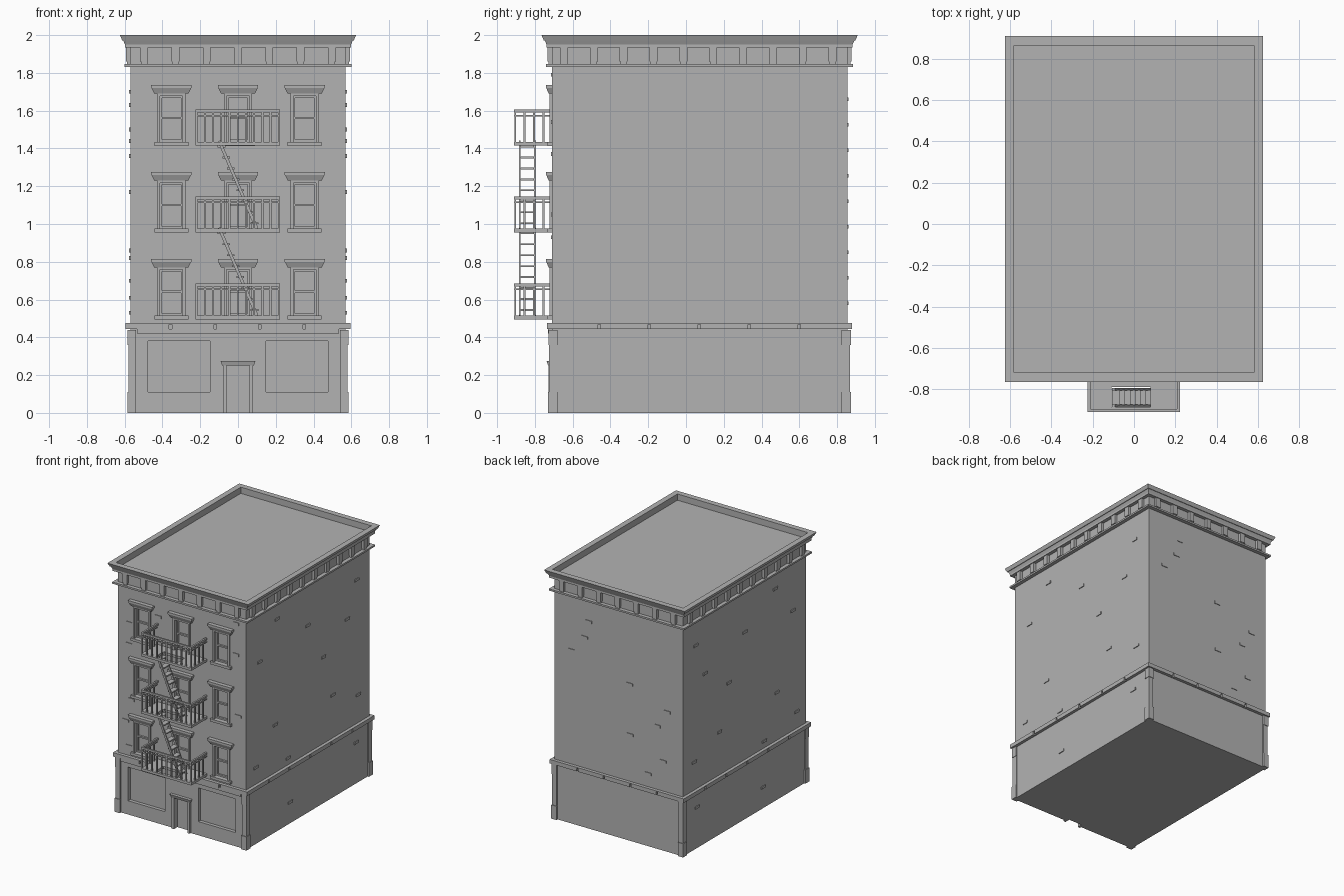
import bpy, bmesh, random
from mathutils import Vector

cube = bpy.data.objects.get("Cube")
if cube:
    bpy.data.objects.remove(cube, do_unlink=True)

grey = bpy.data.materials.new("plain_grey")
grey.use_nodes = True
grey.diffuse_color = (0.45, 0.45, 0.45, 1)
grey.node_tree.nodes["Principled BSDF"].inputs["Base Color"].default_value = (0.45, 0.45, 0.45, 1)

YC = 0.072                      # depth centre of the building
HX, HY = 0.57, 0.782            # half width and half depth of the walls
FRONT, BACK = YC - HY, YC + HY
COLUMNS = (-0.353, 0, 0.353)
FLOORS = [0.515 + 0.46 * i for i in range(3)]   # window sill tops


def hexa(bm, pts):
    """Box from four bottom and four top corners."""
    v = [bm.verts.new(p) for p in pts]
    for f in ((3, 2, 1, 0), (4, 5, 6, 7), (0, 1, 5, 4), (1, 2, 6, 5), (2, 3, 7, 6), (3, 0, 4, 7)):
        bm.faces.new([v[i] for i in f])


def box(bm, x0, x1, y0, y1, z0, z1, tx=0, ty=0):
    """Box; tx narrows the bottom on both ends, ty pulls back its front."""
    a, b, c = x0 + tx, x1 - tx, y0 + ty
    hexa(bm, [(a, c, z0), (b, c, z0), (b, y1, z0), (a, y1, z0),
              (x0, y0, z1), (x1, y0, z1), (x1, y1, z1), (x0, y1, z1)])


def ring(bm, out, z0, z1, inner=0.0, flare=0.0):
    """Moulding around the building, from inner to out beyond the walls."""
    def corners(d, z):
        return [Vector((sx * (HX + d), YC + sy * (HY + d), z))
                for sx, sy in ((-1, -1), (1, -1), (1, 1), (-1, 1))]
    ib, it = corners(inner, z0), corners(inner, z1)
    ob, ot = corners(out - flare, z0), corners(out, z1)
    for i in range(4):
        j = (i + 1) % 4
        hexa(bm, [ob[i], ob[j], ib[j], ib[i], ot[i], ot[j], it[j], it[i]])


def beam(bm, p, q, wy, wn):
    """Sloping bar in the xz plane."""
    p, q = Vector(p), Vector(q)
    d = (q - p).normalized()
    n, s = Vector((-d.z, 0, d.x)) * wn / 2, Vector((0, wy / 2, 0))
    hexa(bm, [e + o for e in (p, q) for o in (n + s, n - s, -n - s, -n + s)])


def finish(bm, name):
    bmesh.ops.recalc_face_normals(bm, faces=bm.faces)
    me = bpy.data.meshes.new(name)
    bm.to_mesh(me)
    bm.free()
    me.materials.append(grey)
    ob = bpy.data.objects.new(name, me)
    bpy.context.collection.objects.link(ob)
    return ob


def carve(ob, bm):
    """Cut the boxes in bm out of ob."""
    cutter = finish(bm, "cutter")
    cutter.hide_render = True
    mod = ob.modifiers.new("openings", 'BOOLEAN')
    mod.operation, mod.solver, mod.object = 'DIFFERENCE', 'EXACT', cutter
    bpy.context.view_layer.objects.active = ob
    bpy.ops.object.modifier_apply(modifier=mod.name)
    bpy.data.objects.remove(cutter, do_unlink=True)


# Upper walls with window recesses
bm = bmesh.new()
box(bm, -HX, HX, FRONT, BACK, 0.44, 1.95)
walls = finish(bm, "upper_walls")
bm = bmesh.new()
for x in COLUMNS:
    for z in FLOORS:
        box(bm, x - 0.06, x + 0.06, FRONT - 0.1, FRONT + 0.03, z, z + 0.245)
carve(walls, bm)

# Ground floor with shop window and door recesses
bm = bmesh.new()
box(bm, -0.575, 0.575, FRONT - 0.003, BACK + 0.005, 0, 0.44)
base = finish(bm, "ground_floor")
bm = bmesh.new()
for s in (-1, 1):
    box(bm, s * 0.3125 - 0.165, s * 0.3125 + 0.165, FRONT - 0.1, FRONT + 0.025, 0.11, 0.38)
box(bm, -0.06, 0.06, FRONT - 0.1, FRONT + 0.025, -0.1, 0.25)
carve(base, bm)

# Window surrounds and sashes
surround, sash = bmesh.new(), bmesh.new()
for x in COLUMNS:
    for z in FLOORS:
        box(surround, x - 0.107, x + 0.107, FRONT - 0.032, FRONT + 0.01, z + 0.285, z + 0.301)
        box(surround, x - 0.105, x + 0.105, FRONT - 0.03, FRONT + 0.01, z + 0.255, z + 0.285, 0.015, 0.013)
        box(surround, x - 0.075, x + 0.075, FRONT - 0.012, FRONT + 0.01, z + 0.243, z + 0.255)
        box(surround, x - 0.09, x + 0.09, FRONT - 0.022, FRONT + 0.01, z - 0.021, z)
        for s in (-1, 1):
            box(surround, x + s * 0.0675 - 0.0075, x + s * 0.0675 + 0.0075, FRONT - 0.012, FRONT + 0.01, z, z + 0.243)
            box(sash, x + s * 0.055 - 0.005, x + s * 0.055 + 0.005, FRONT + 0.015, FRONT + 0.03, z, z + 0.245)
        for h in (0, 0.12, 0.233):
            box(sash, x - 0.05, x + 0.05, FRONT + 0.015, FRONT + 0.03, z + h, z + h + 0.012)
finish(surround, "window_surrounds")
finish(sash, "window_sashes")

# Shop front trim, door frame and corner piers
bm = bmesh.new()
box(bm, -0.535, 0.535, FRONT - 0.02, FRONT + 0.01, 0.42, 0.445)
box(bm, -0.535, 0.535, FRONT - 0.01, FRONT + 0.01, 0.385, 0.42)
finish(bm, "shop_sign_band")
bm = bmesh.new()
for s in (-1, 1):
    box(bm, s * 0.07 - 0.01, s * 0.07 + 0.01, FRONT - 0.018, FRONT + 0.01, 0, 0.25)
box(bm, -0.092, 0.092, FRONT - 0.028, FRONT + 0.01, 0.25, 0.275, 0.008, 0.008)
finish(bm, "door_frame")
bm = bmesh.new()
for sx in (-1, 1):
    for sy in (-1, 1):
        for w, out, z0, z1 in ((0.047, 0.016, 0, 0.11), (0.04, 0.011, 0.11, 0.36), (0.045, 0.015, 0.36, 0.44)):
            xs = sorted((sx * (HX + out), sx * (HX + out - w)))
            ys = sorted((sy * (HY + out + 0.004), sy * (HY + out - w)))
            box(bm, *xs, YC + ys[0], YC + ys[1], z0, z1)
finish(bm, "corner_piers")

# Belt course with narrow slots
bm = bmesh.new()
ring(bm, 0.026, 0.443, 0.475, -0.01)
belt = finish(bm, "belt_course")
bm = bmesh.new()
for i in range(4):
    x = -0.357 + 0.236 * i
    for y in (FRONT, BACK):
        box(bm, x - 0.007, x + 0.007, y - 0.06 if y < 0 else y + 0.008, y - 0.008 if y < 0 else y + 0.06, 0.42, 0.468)
for i in range(5):
    y = -0.46 + 0.265 * i
    for s in (-1, 1):
        box(bm, s * 0.608 - 0.03, s * 0.608 + 0.03, y - 0.007, y + 0.007, 0.42, 0.468)
carve(belt, bm)

# Roof cornice and parapet
bm = bmesh.new()
ring(bm, 0.03, 1.832, 1.846, -0.01)
ring(bm, 0.038, 1.95, 1.972, 0.01, 0.01)
ring(bm, 0.055, 1.972, 2.0, 0.01, 0.012)
ring(bm, 0.028, 1.935, 1.95, -0.01)
finish(bm, "roof_cornice")

# Brackets under the cornice
bm = bmesh.new()
for x in [0.1655 * i for i in range(-3, 4)]:
    for a, b in ((FRONT - 0.022, FRONT + 0.01), (BACK - 0.01, BACK + 0.022)):
        box(bm, x - 0.021, x + 0.021, a, b, 1.86, 1.94)
        box(bm, x - 0.018, x + 0.018, a + 0.005, b - 0.005, 1.846, 1.86)
for i in range(10):
    y = -0.646 + 0.158 * i
    for s in (-1, 1):
        c = s * (HX + 0.006)
        box(bm, c - 0.016, c + 0.016, y - 0.021, y + 0.021, 1.86, 1.94)
        box(bm, c - 0.011, c + 0.011, y - 0.018, y + 0.018, 1.846, 1.86)
finish(bm, "cornice_brackets")

# Fire escape balconies
X0, X1, Y0 = -0.225, 0.222, -0.91
floor, rails = bmesh.new(), bmesh.new()
for z in FLOORS:
    b, t = z - 0.02, z
    box(floor, X0, -0.11, Y0, FRONT, b, t)
    box(floor, 0.08, X1, Y0, FRONT, b, t)
    box(floor, -0.11, 0.08, Y0, -0.885, b, t)
    box(floor, -0.11, 0.08, -0.79, FRONT, b, t)
    for lo, hi, w in ((0.155, 0.17, 0.014), (0.135, 0.143, 0.008)):
        box(rails, X0, X1, Y0, Y0 + w, z + lo, z + hi)
        box(rails, X0, X0 + w, Y0, FRONT, z + lo, z + hi)
        box(rails, X1 - w, X1, Y0, FRONT, z + lo, z + hi)
    for i in range(11):
        x = X0 + 0.006 + i * (X1 - X0 - 0.012) / 10
        box(rails, x - 0.005, x + 0.005, Y0 + 0.001, Y0 + 0.011, z, z + 0.155)
    for i in range(1, 4):
        for x in (X0 + 0.006, X1 - 0.006):
            y = Y0 + 0.006 + 0.05 * i
            box(rails, x - 0.005, x + 0.005, y - 0.005, y + 0.005, z, z + 0.155)
finish(floor, "balcony_floors")
finish(rails, "balcony_railings")

# Fire escape stairs
bm = bmesh.new()
for z in FLOORS[:2]:
    p, q = Vector((0.1, 0, z)), Vector((-0.1, 0, z + 0.465))
    for y in (-0.88, -0.8):
        beam(bm, (p.x, y, p.z), (q.x, y, q.z), 0.01, 0.016)
    for i in range(8):
        c = p.lerp(q, (i + 0.5) / 8)
        box(bm, c.x - 0.02, c.x + 0.02, -0.876, -0.804, c.z - 0.005, c.z + 0.005)
finish(bm, "fire_escape_stairs")

# Raised bricks scattered over the walls
bm = bmesh.new()
for x, z in ((-0.21, 1.66), (-0.47, 1.54), (-0.47, 1.37), (0.48, 1.79), (0.5, 1.05),
             (-0.45, 0.93), (-0.5, 0.75), (0.48, 1.54), (-0.47, 0.55)):
    box(bm, x - 0.027, x + 0.027, FRONT - 0.005, FRONT + 0.01, z - 0.01, z + 0.01)
for y, z in ((-0.32, 1.7), (-0.54, 1.44), (0.07, 1.5), (0.57, 1.36), (0.69, 1.63), (0.27, 1.17),
             (-0.34, 0.86), (0.39, 0.82), (0.71, 0.7), (-0.59, 0.61), (-0.18, 0.53), (0.68, 0.33), (-0.16, 0.17)):
    for s in (-1, 1):
        c = s * (HX + (0.006 if z < 0.44 else 0.001))
        box(bm, c - 0.005, c + 0.005, y - 0.027, y + 0.027, z - 0.01, z + 0.01)
random.seed(4)
for i in range(9):
    x, z = random.uniform(-0.5, 0.5), 0.58 + 0.135 * i
    box(bm, x - 0.027, x + 0.027, BACK - 0.01, BACK + 0.005, z - 0.01, z + 0.01)
finish(bm, "raised_bricks")
